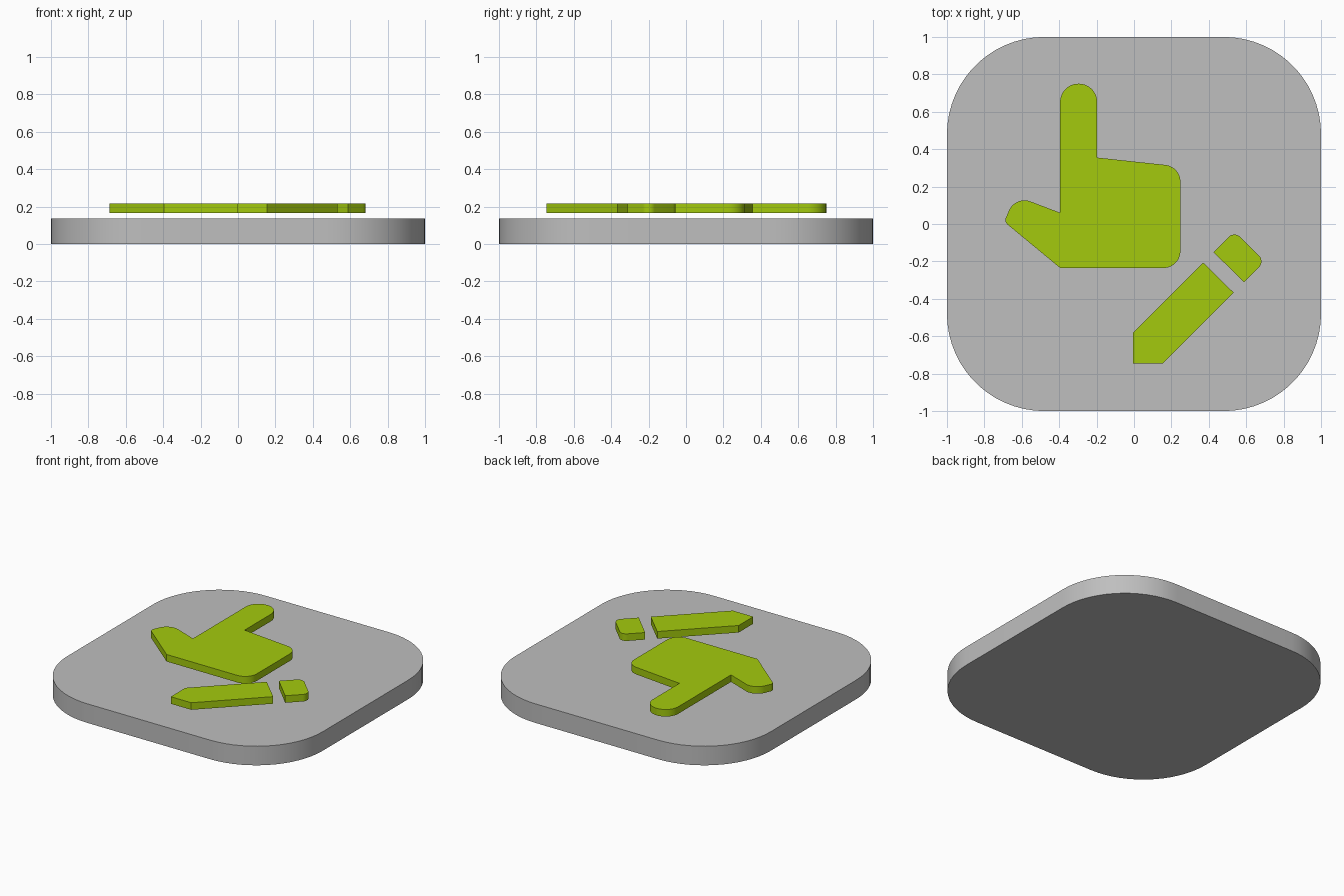
import bpy, bmesh, math
from mathutils import Vector

cube = bpy.data.objects.get("Cube")
if cube:
    bpy.data.objects.remove(cube, do_unlink=True)


def material(name, rgb):
    m = bpy.data.materials.new(name)
    m.use_nodes = True
    m.diffuse_color = (*rgb, 1)
    m.node_tree.nodes["Principled BSDF"].inputs["Base Color"].default_value = (*rgb, 1)
    return m


def rounded_outline(corners):
    """Fillet each (x, y, radius) corner of a polygon."""
    pts = []
    n = len(corners)
    for i, (x, y, r) in enumerate(corners):
        p = Vector((x, y))
        if r == 0:
            pts.append(p)
            continue
        a = (Vector(corners[i - 1][:2]) - p).normalized()
        b = (Vector(corners[(i + 1) % n][:2]) - p).normalized()
        half = a.angle(b) / 2
        centre = p + (a + b).normalized() * (r / math.sin(half))
        reach = r / math.tan(half)
        start, end = p + a * reach - centre, p + b * reach - centre
        turn = start.angle_signed(end)      # clockwise positive
        steps = max(4, round(abs(turn) / math.radians(6)))
        for k in range(steps + 1):
            t = -turn * k / steps
            c, s = math.cos(t), math.sin(t)
            pts.append(centre + Vector((start.x * c - start.y * s,
                                        start.x * s + start.y * c)))
    return pts


def slab(name, corners, bottom, top, mat):
    """Extrude a rounded outline between two heights."""
    bm = bmesh.new()
    face = bm.faces.new([bm.verts.new((p.x, p.y, bottom)) for p in rounded_outline(corners)])
    ext = bmesh.ops.extrude_face_region(bm, geom=[face], use_keep_orig=True)
    moved = [g for g in ext["geom"] if isinstance(g, bmesh.types.BMVert)]
    bmesh.ops.translate(bm, verts=moved, vec=(0, 0, top - bottom))
    bmesh.ops.recalc_face_normals(bm, faces=bm.faces)
    mesh = bpy.data.meshes.new(name)
    bm.to_mesh(mesh)
    bm.free()
    mesh.materials.append(mat)
    obj = bpy.data.objects.new(name, mesh)
    bpy.context.collection.objects.link(obj)
    bpy.ops.object.select_all(action='DESELECT')
    obj.select_set(True)
    bpy.context.view_layer.objects.active = obj
    bpy.ops.object.shade_smooth_by_angle(angle=math.radians(25))
    return obj


grey = material("light_grey", (0.52, 0.52, 0.52))
green = material("lime_green", (0.366, 0.591, 0.004))

# Rounded square base
slab("base_plate", [(x, y, 0.52) for x, y in ((-1, -1), (1, -1), (1, 1), (-1, 1))],
     0, 0.135, grey)

# Raised symbols hover slightly above the base
LOW, HIGH = 0.165, 0.215

# Hand with raised finger and thumb
slab("pointing_hand", [
    (-0.395, -0.235, 0), (0.248, -0.235, 0.09), (0.248, 0.307, 0.09),
    (-0.197, 0.355, 0), (-0.197, 0.75, 0.0985), (-0.395, 0.75, 0.0985),
    (-0.395, 0.06, 0), (-0.634, 0.151, 0.09), (-0.694, 0.012, 0.03),
], LOW, HIGH, green)

# Pencil
slab("pencil_body", [(0.37, -0.207, 0), (-0.005, -0.582, 0), (-0.005, -0.745, 0),
                     (0.155, -0.745, 0), (0.533, -0.367, 0)], LOW, HIGH, green)
slab("pencil_eraser", [(0.425, -0.15, 0), (0.588, -0.312, 0), (0.70, -0.20, 0.045),
                       (0.537, -0.038, 0.045)], LOW, HIGH, green)
